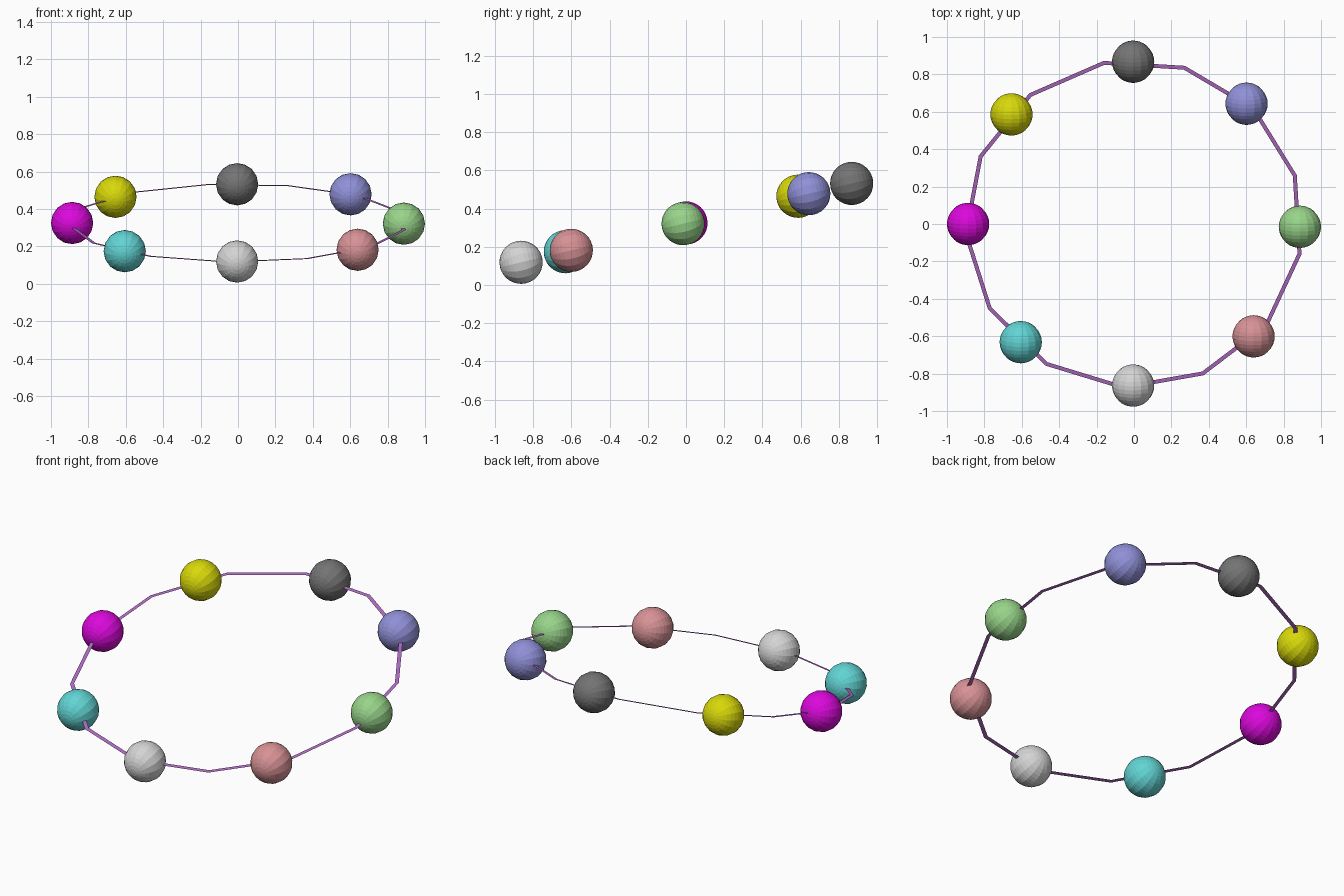
import bpy, bmesh, math
from mathutils import Matrix, Vector

if "Cube" in bpy.data.objects:
    bpy.data.objects.remove(bpy.data.objects["Cube"])

TILT = math.asin(0.232)
PLACE = Matrix.Translation((0, 0, 0.325)) @ Matrix.Rotation(TILT, 4, 'X')


def material(name, rgb):
    mat = bpy.data.materials.new(name)
    lin = [(c / 255 / 12.92) if c < 11 else ((c / 255 + 0.055) / 1.055) ** 2.4 for c in rgb]
    mat.diffuse_color = (*lin, 1)
    mat.use_nodes = True
    mat.node_tree.nodes["Principled BSDF"].inputs["Base Color"].default_value = mat.diffuse_color
    return mat


def add_object(name, bm, mat):
    mesh = bpy.data.meshes.new(name)
    bm.to_mesh(mesh)
    bm.free()
    mesh.materials.append(mat)
    obj = bpy.data.objects.new(name, mesh)
    bpy.context.collection.objects.link(obj)
    obj.matrix_world = PLACE
    return obj


# Cord: a thin flat ribbon with 13 straight lengths
bm = bmesh.new()
SIDES, START = 13, math.radians(17.2)
rims = []
for r in (0.889, 0.911):
    rims.append([bm.verts.new((r * math.cos(START + math.tau * i / SIDES),
                               r * math.sin(START + math.tau * i / SIDES), 0))
                 for i in range(SIDES)])
inner, outer = rims
for i in range(SIDES):
    j = (i + 1) % SIDES
    bm.faces.new((inner[i], outer[i], outer[j], inner[j]))
add_object("cord", bm, material("purple", (178, 108, 198)))

# Beads: name, angle on the ring in degrees, distance from centre, colour
beads = [
    ("green", -1, 0.887, (152, 212, 138)),
    ("blue", 47.7, 0.894, (144, 144, 216)),
    ("dark_grey", 90.3, 0.892, (116, 116, 116)),
    ("yellow", 137.4, 0.890, (216, 216, 10)),
    ("magenta", 180, 0.887, (220, 8, 220)),
    ("cyan", -133, 0.888, (98, 212, 212)),
    ("light_grey", -90.3, 0.888, (212, 212, 212)),
    ("pink", -44, 0.889, (216, 146, 150)),
]
for colour, angle, dist, rgb in beads:
    a = math.radians(angle)
    centre = Vector((dist * math.cos(a), dist * math.sin(a), 0))
    bm = bmesh.new()
    bmesh.ops.create_uvsphere(bm, u_segments=16, v_segments=16, radius=0.113,
                              matrix=Matrix.Translation(centre) @ Matrix.Rotation(math.pi / 2, 4, 'X'))
    add_object(colour + "_bead", bm, material(colour, rgb))
